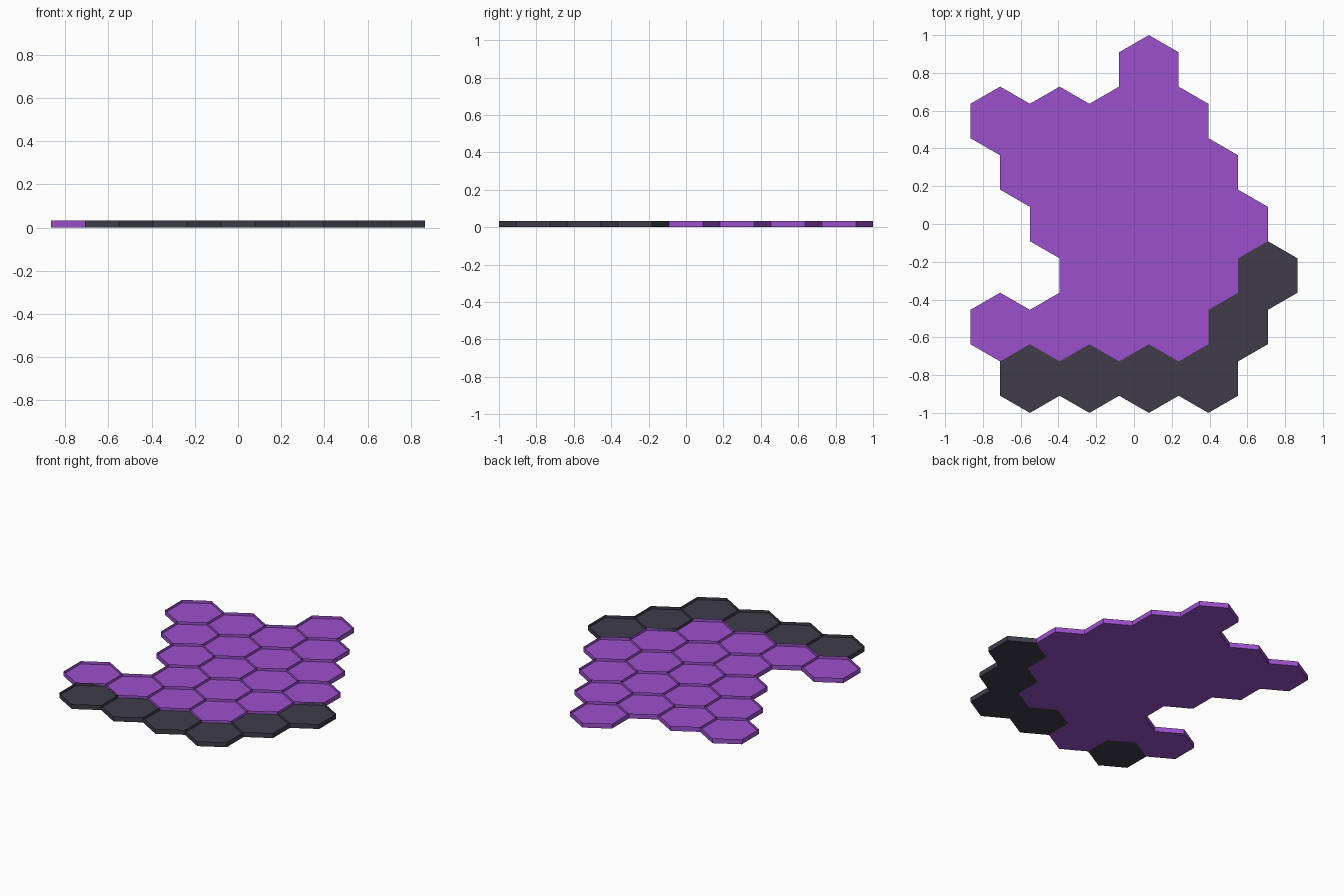
import bpy, bmesh
from math import sin, cos, pi, sqrt

if "Cube" in bpy.data.objects:
    bpy.data.objects.remove(bpy.data.objects["Cube"])

R = 2 / 11              # hexagon corner radius
W = sqrt(3) * R         # column spacing
H = 0.033               # tile height
RIM, FLOOR = 0.008, 0.014


def material(name, colour):
    m = bpy.data.materials.new(name)
    m.diffuse_color = colour
    m.use_nodes = True
    m.node_tree.nodes["Principled BSDF"].inputs["Base Color"].default_value = m.diffuse_color
    return m


purple = material("purple", (0.33, 0.08, 0.60, 1))
dark = material("charcoal", (0.05, 0.046, 0.07, 1))


def tile(name, x, y, mat, base_mat=None):
    """Shallow hexagonal tray: outer walls, thin rim, recessed top."""
    bm = bmesh.new()
    base = [bm.verts.new((R * cos(pi / 2 + k * pi / 3), R * sin(pi / 2 + k * pi / 3), 0))
            for k in range(6)]
    bottom = bm.faces.new(base[::-1])
    top_loop = [bm.verts.new((v.co.x, v.co.y, H)) for v in base]
    for k in range(6):
        j = (k + 1) % 6
        bm.faces.new((base[k], base[j], top_loop[j], top_loop[k]))
    top = bm.faces.new(top_loop)
    bmesh.ops.inset_region(bm, faces=[top], thickness=RIM)
    # sink the panel with vertical inner walls
    panel = bmesh.ops.extrude_discrete_faces(bm, faces=[top])["faces"][0]
    for v in panel.verts:
        v.co.z = FLOOR
    bottom.material_index = 1 if base_mat else 0
    bmesh.ops.recalc_face_normals(bm, faces=bm.faces[:])
    me = bpy.data.meshes.new(name)
    bm.to_mesh(me)
    bm.free()
    me.materials.append(mat)
    if base_mat:
        me.materials.append(base_mat)
    ob = bpy.data.objects.new(name, me)
    ob.location = (x, y, 0)
    bpy.context.collection.objects.link(ob)


# rows from back to front: first column in half steps, purple count, dark count
rows = [(0.25, 1, 0), (-2.25, 4, 0), (-1.75, 4, 0), (-1.25, 4, 0),
        (-0.75, 3, 1), (-2.25, 4, 1), (-1.75, 0, 4)]
for r, (start, n_purple, n_dark) in enumerate(rows):
    for c in range(n_purple + n_dark):
        is_dark = c >= n_purple
        # one border tile has a purple underside
        base_mat = purple if (r, c) == (6, 1) else None
        tile(f"{'border' if is_dark else 'field'}_tile_{r}_{c}",
             (start + c) * W, (3 - r) * 1.5 * R, dark if is_dark else purple, base_mat)
